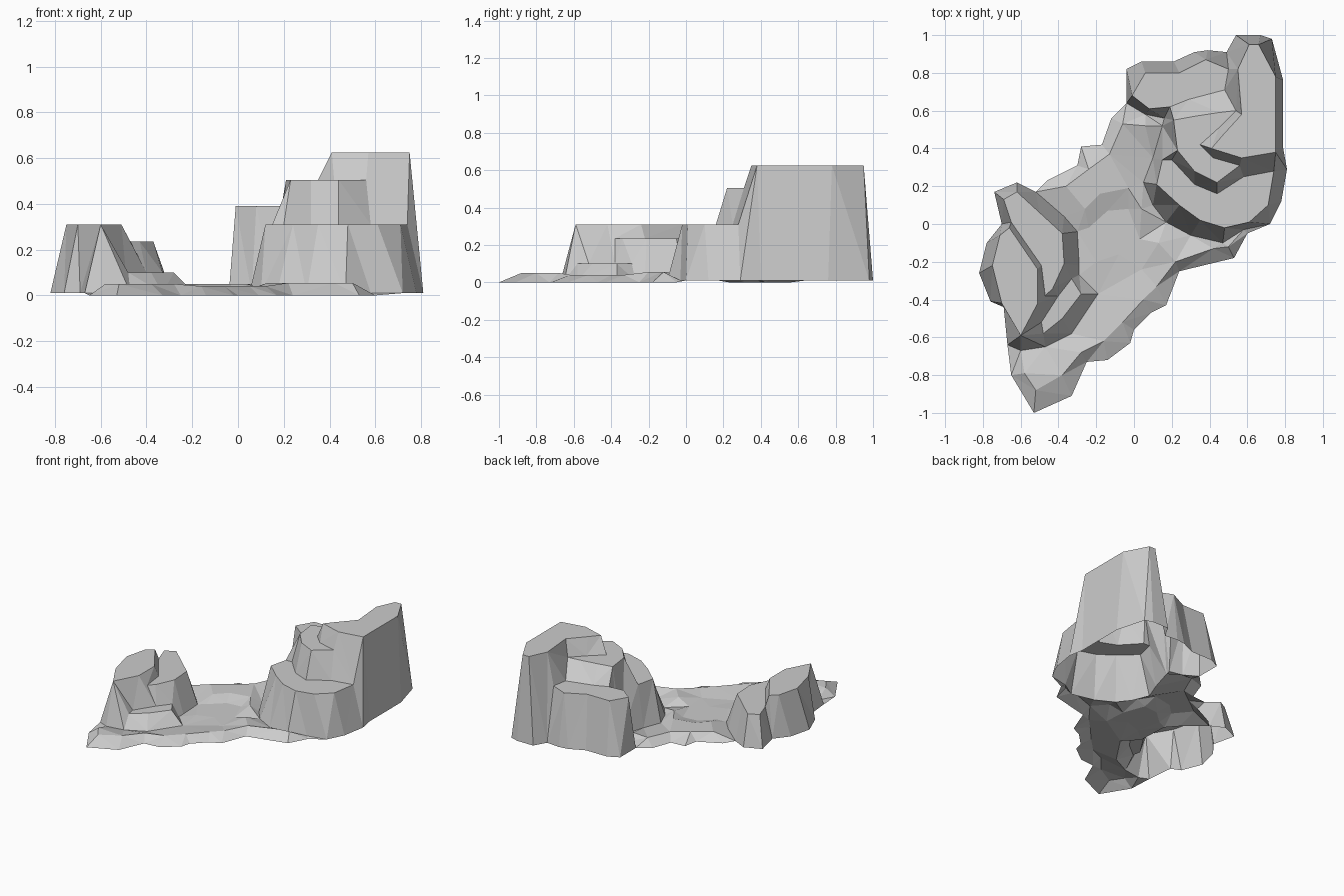
import bpy
from mathutils import Vector
from mathutils.geometry import delaunay_2d_cdt

cube = bpy.data.objects.get("Cube")
if cube:
    bpy.data.objects.remove(cube, do_unlink=True)

# One plain stone colour
stone = bpy.data.materials.new("grey_stone")
stone.use_nodes = True
stone.diffuse_color = (0.6, 0.6, 0.6, 1)
shader = next(n for n in stone.node_tree.nodes if n.type == 'BSDF_PRINCIPLED')
shader.inputs["Base Color"].default_value = stone.diffuse_color
shader.inputs["Roughness"].default_value = 0.9


def inside(point, loop):
    """Even-odd test of a point against a closed loop."""
    odd = False
    for (ax, ay), (bx, by) in zip(loop, loop[1:] + loop[:1]):
        if (ay > point.y) != (by > point.y):
            if point.x < ax + (point.y - ay) * (bx - ax) / (by - ay):
                odd = not odd
    return odd


def metres(contour):
    """Contours are written in hundredths of a unit."""
    return [(x / 100, y / 100) for x, y in contour]


def terraced_sheet(name, outline, height, contours, ridges=(), holes=()):
    """Skin an outline and the level contours inside it with one open sheet.

    contours are closed (height, points) loops, ridges are open ones,
    and holes are closed loops that are left without faces.
    """
    points, heights, edges = [], [], []

    def add(level, contour, closed):
        first = len(points)
        count = len(contour)
        for x, y in contour:
            points.append(Vector((x, y)))
            heights.append(level)
        for i in range(count if closed else count - 1):
            edges.append((first + i, first + (i + 1) % count))

    for hole in holes:
        add(FOOT, hole, True)
    add(height, outline, True)
    for level, contour in contours:
        add(level, metres(contour), True)
    for level, contour in ridges:
        add(level, metres(contour), False)

    flat, _, triangles, source, _, _ = delaunay_2d_cdt(points, edges, [], 0, 1e-5, True)
    verts = []
    for p, ids in zip(flat, source):
        if ids:
            level = heights[min(ids)]
        else:
            level = heights[min(range(len(points)), key=lambda i: (points[i] - p).length)]
        verts.append((p.x, p.y, level))

    faces = []
    for tri in triangles:
        centre = sum((flat[i] for i in tri), Vector((0, 0))) / len(tri)
        if inside(centre, outline) and not any(inside(centre, h) for h in holes):
            faces.append(list(tri))

    mesh = bpy.data.meshes.new(name)
    mesh.from_pydata(verts, [], faces)
    mesh.materials.append(stone)
    mesh.validate()
    mesh.update()
    obj = bpy.data.objects.new(name, mesh)
    bpy.context.collection.objects.link(obj)
    return obj


FOOT = 0.01

# Outlines where the two rock masses meet the ground
tall_foot = metres([
    (-4, 64), (-4, 82), (4, 86), (21, 86), (32, 91), (39, 92), (49, 91),
    (54, 100), (67, 100), (73, 98), (79, 76), (79, 40), (81, 29), (78, 12),
    (72, 0), (58, -3), (47, -10), (30, -6), (17, 1), (10, 10), (5, 22),
    (10, 35), (15, 52), (16, 56), (6, 58)])
low_foot = metres([
    (-62, 22), (-74, 17), (-70, 0), (-78, -10), (-82, -26), (-76, -41),
    (-69, -44), (-67, -64), (-60, -67), (-47, -65), (-33, -58), (-19, -37),
    (-29, -27), (-29, -22), (-30, -4), (-37, 4), (-52, 17)])

# Tall rock: back ledge, front terrace, middle step and summit
back_ledge = [(-1, 68), (6, 80), (24, 80), (38, 87), (50, 82), (48, 71),
              (29, 66), (19, 62), (8, 61)]
front_terrace = [(12, 21), (24, 10), (35, 2), (48, -2), (61, 1), (71, 10),
                 (74, 28), (58, 25), (44, 16), (32, 21), (20, 34), (15, 34)]
middle_step = [(21, 55), (23, 39), (32, 28), (44, 22), (56, 31), (42, 35),
               (35, 42), (45, 51), (54, 60), (45, 59), (32, 57)]
summit = [(41, 40), (57, 35), (75, 38), (75, 78), (66, 95), (61, 95),
          (55, 82), (57, 58), (47, 47)]
terraced_sheet("tall_rock", tall_foot, FOOT, [
    (0.39, back_ledge), (0.31, front_terrace),
    (0.505, middle_step), (0.625, summit)])

# Low rock: crown, side shelf and the small step at its foot
crown = [(-66, -2), (-71, -6), (-75, -22), (-70, -42), (-60, -59),
         (-51, -42), (-51, -24)]
side_shelf = [(-62, 17), (-69, 13), (-65, 1), (-49, -22), (-47, -38),
              (-43, -34), (-37, -21), (-38, -5), (-50, 6)]
foot_step = [(-33, -29), (-28, -37), (-38, -50), (-48, -58), (-49, -52),
             (-40, -38)]
terraced_sheet("low_rock", low_foot, FOOT, [
    (0.31, crown), (0.235, side_shelf), (0.1, foot_step)])

# Ground: a thin shore with a shallow basin between the rocks
front_shore = metres([
    (-65, -80), (-53, -100), (-33, -91), (-25, -73), (-14, -72), (-2, -63),
    (0, -56), (9, -47), (17, -43), (24, -25), (53, -18), (60, -5)])
back_shore = metres([(-12, 56), (-17, 42), (-28, 41), (-30, 31), (-46, 23)])
shore = (low_foot[:8] + front_shore + tall_foot[14:] + tall_foot[:1]
         + back_shore + low_foot[-1:])
terraced_sheet("ground", shore, 0.0, [], ridges=[
    (0.05, [(-58, -79), (-52, -88), (-38, -80), (-28, -68)]),
    (0.04, [(-16, -62), (-6, -52), (5, -40), (12, -33)]),
    (0.055, [(13, -10), (22, -20), (42, -13), (50, -12)]),
    (0.05, [(-26, 8), (-18, 16), (-3, 19), (4, 8)]),
    (0.05, [(-36, 20), (-24, 29), (-13, 37), (-6, 53), (6, 52)]),
    (0.02, [(-24, -2), (-14, 7), (-3, 8), (3, -8)]),
    (0.02, [(-20, -20), (-8, -16), (4, -24)]),
], holes=[tall_foot, low_foot])
